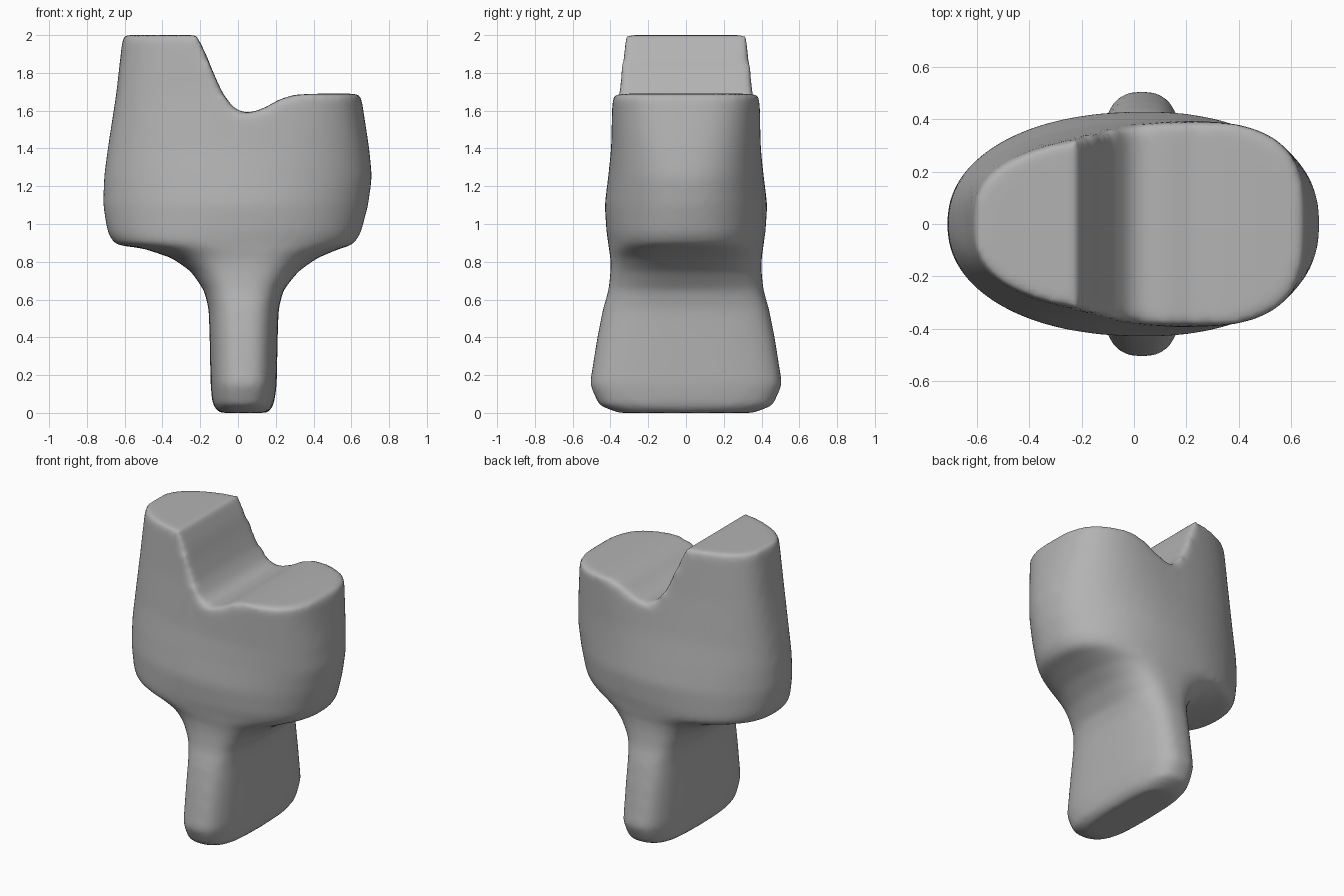
import bpy, bmesh, math

cube = bpy.data.objects.get("Cube")
if cube:
    bpy.data.objects.remove(cube, do_unlink=True)

grey = bpy.data.materials.new("plain grey")
grey.use_nodes = True
grey.diffuse_color = (0.45, 0.45, 0.45, 1)
grey.node_tree.nodes["Principled BSDF"].inputs["Base Color"].default_value = (0.45, 0.45, 0.45, 1)


def make_object(name, bm):
    bmesh.ops.recalc_face_normals(bm, faces=bm.faces)
    mesh = bpy.data.meshes.new(name)
    bm.to_mesh(mesh)
    bm.free()
    obj = bpy.data.objects.new(name, mesh)
    bpy.context.collection.objects.link(obj)
    return obj


def signed_power(value, power):
    return math.copysign(abs(value) ** power, value)


def add_section(bm, z, left, right, depth, squareness, skew, sides=64):
    """Rounded horizontal section, deeper toward +x by the skew."""
    centre, half = (left + right) / 2, (right - left) / 2
    ring = []
    for i in range(sides):
        angle = math.tau * i / sides
        u = signed_power(math.cos(angle), 2 / squareness)
        v = signed_power(math.sin(angle), 2 / squareness)
        ring.append(bm.verts.new((centre + half * u, depth * v * (1 + skew * u), z)))
    return ring


# Foot, stem, flare and body as stacked sections:
# height, left edge, right edge, half depth, squareness, skew
sections = [
    (0.00, -0.10, 0.16, 0.36, 3, 0),
    (0.04, -0.135, 0.19, 0.46, 3, 0),
    (0.15, -0.145, 0.205, 0.51, 3, 0),
    (0.40, -0.15, 0.21, 0.47, 3, 0),
    (0.55, -0.155, 0.215, 0.44, 3, 0),
    (0.65, -0.18, 0.24, 0.41, 3, 0),
    (0.75, -0.25, 0.32, 0.40, 2.8, 0),
    (0.82, -0.35, 0.42, 0.40, 2.6, 0),
    (0.87, -0.50, 0.54, 0.41, 2.5, 0),
    (0.89, -0.65, 0.61, 0.41, 2.4, 0),
    (0.95, -0.69, 0.65, 0.42, 2.3, 0.03),
    (1.10, -0.715, 0.69, 0.43, 2.2, 0.05),
    (1.25, -0.71, 0.71, 0.41, 2.3, 0.07),
    (1.40, -0.69, 0.695, 0.39, 2.5, 0.12),
    (1.69, -0.645, 0.65, 0.37, 3, 0.2),
    (2.00, -0.61, 0.56, 0.35, 3, 0.2),
]
bm = bmesh.new()
rings = [add_section(bm, *row) for row in sections]
for low, high in zip(rings, rings[1:]):
    for i in range(len(low)):
        j = (i + 1) % len(low)
        bm.faces.new((low[i], low[j], high[j], high[i]))
bm.faces.new(rings[0])
bm.faces.new(rings[-1])
body = make_object("body", bm)
body.data.materials.append(grey)

# Saddle between the tall peak and the low shoulder
saddle = [(-0.22, 2.1), (-0.22, 2.0), (-0.17, 1.9), (-0.13, 1.8), (-0.08, 1.69),
          (-0.02, 1.61), (0.05, 1.585), (0.13, 1.61), (0.22, 1.66),
          (0.30, 1.685), (0.42, 1.69), (0.90, 1.69), (0.90, 2.1)]
bm = bmesh.new()
face = bm.faces.new([bm.verts.new((x, -0.8, z)) for x, z in saddle])
extruded = bmesh.ops.extrude_face_region(bm, geom=[face])["geom"]
bmesh.ops.translate(bm, vec=(0, 1.6, 0),
                    verts=[v for v in extruded if isinstance(v, bmesh.types.BMVert)])
cutter = make_object("saddle_cutter", bm)
cutter.hide_render = True
cutter.hide_viewport = True
cutter.display_type = "WIRE"

# Cut, then melt everything into one softly rounded surface
cut = body.modifiers.new("saddle", "BOOLEAN")
cut.operation = "DIFFERENCE"
cut.solver = "EXACT"
cut.object = cutter
remesh = body.modifiers.new("remesh", "REMESH")
remesh.mode = "VOXEL"
remesh.voxel_size = 0.02
remesh.use_smooth_shade = True
soften = body.modifiers.new("soften", "SMOOTH")
soften.factor = 0.5
soften.iterations = 14
